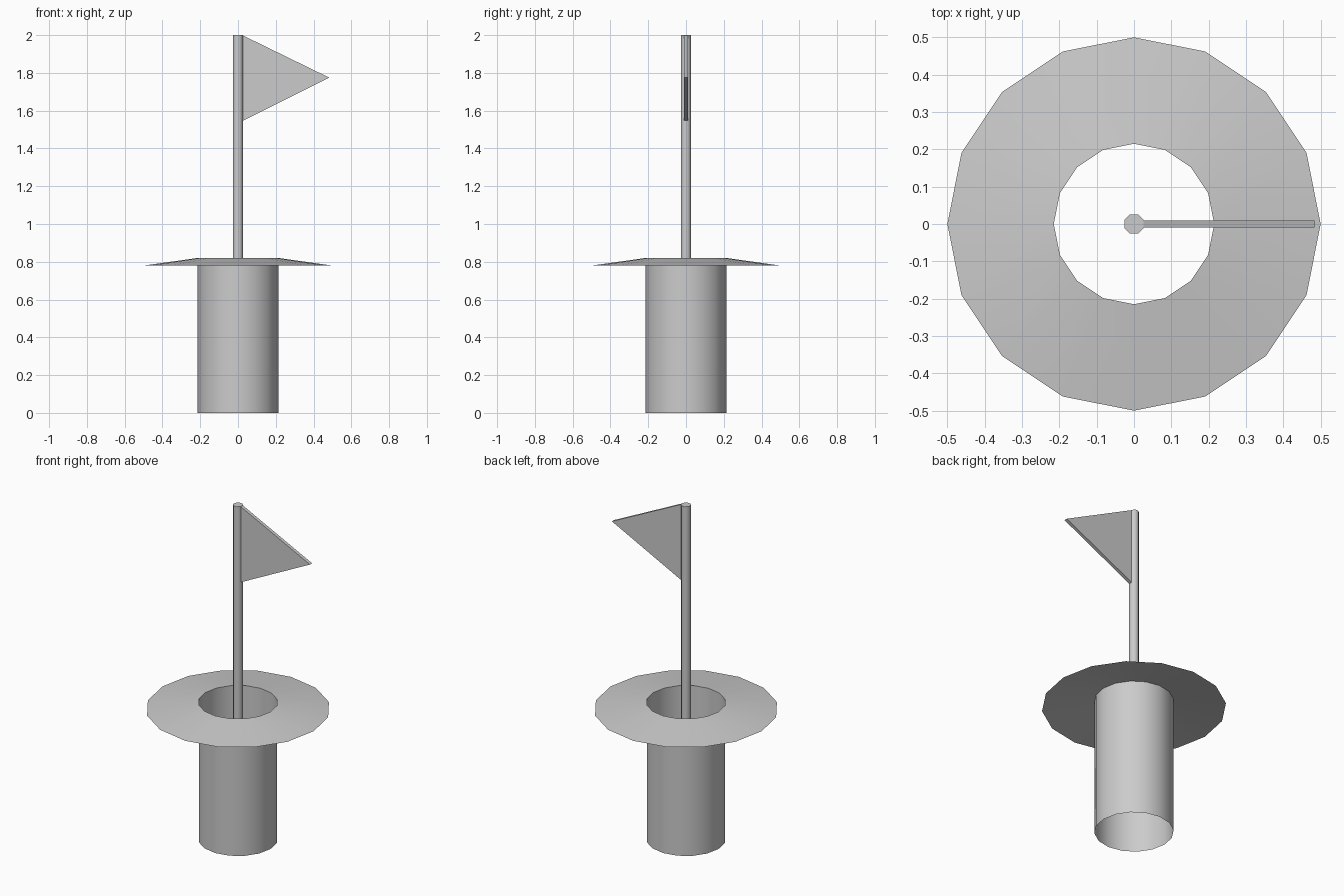
import bpy, bmesh, math

if "Cube" in bpy.data.objects:
    bpy.data.objects.remove(bpy.data.objects["Cube"])


def finish(name, bm, smooth_angle=None):
    bmesh.ops.recalc_face_normals(bm, faces=bm.faces)
    mesh = bpy.data.meshes.new(name)
    bm.to_mesh(mesh)
    bm.free()
    obj = bpy.data.objects.new(name, mesh)
    bpy.context.collection.objects.link(obj)
    if smooth_angle:
        bpy.ops.object.select_all(action='DESELECT')
        obj.select_set(True)
        bpy.context.view_layer.objects.active = obj
        bpy.ops.object.shade_smooth_by_angle(angle=math.radians(smooth_angle))
    return obj


def lathe(name, profile, sides, turn=0.0, capped=False, smooth_angle=50):
    """Sweep a (radius, height) profile around z."""
    bm = bmesh.new()
    rings = []
    for r, z in profile:
        angles = [turn + 2 * math.pi * i / sides for i in range(sides)]
        rings.append([bm.verts.new((r * math.cos(a), r * math.sin(a), z)) for a in angles])
    for low, high in zip(rings, rings[1:]):
        for i in range(sides):
            j = (i + 1) % sides
            bm.faces.new((low[i], low[j], high[j], high[i]))
    if capped:
        bm.faces.new(rings[0])
        bm.faces.new(rings[-1])
    return finish(name, bm, smooth_angle)


# Open thin-walled cup and the sloping collar around its mouth
lathe("cup", [(0.215, 0.0), (0.215, 0.82)], 16)
lathe("collar", [(0.215, 0.82), (0.5, 0.78)], 16)

# Eight-sided pole with flats along the axes, its foot hidden in the cup
lathe("pole", [(0.028, 0.3), (0.028, 2.0)], 8, turn=math.pi / 8, capped=True)

# Triangular pennant, extruded to a thin slab
bm = bmesh.new()
corners = [(0.022, 1.545), (0.483, 1.775), (0.022, 2.0)]
face = bm.faces.new([bm.verts.new((x, -0.01, z)) for x, z in corners])
result = bmesh.ops.extrude_face_region(bm, geom=[face], use_keep_orig=True)
moved = [v for v in result["geom"] if isinstance(v, bmesh.types.BMVert)]
bmesh.ops.translate(bm, verts=moved, vec=(0, 0.02, 0))
finish("pennant", bm)
